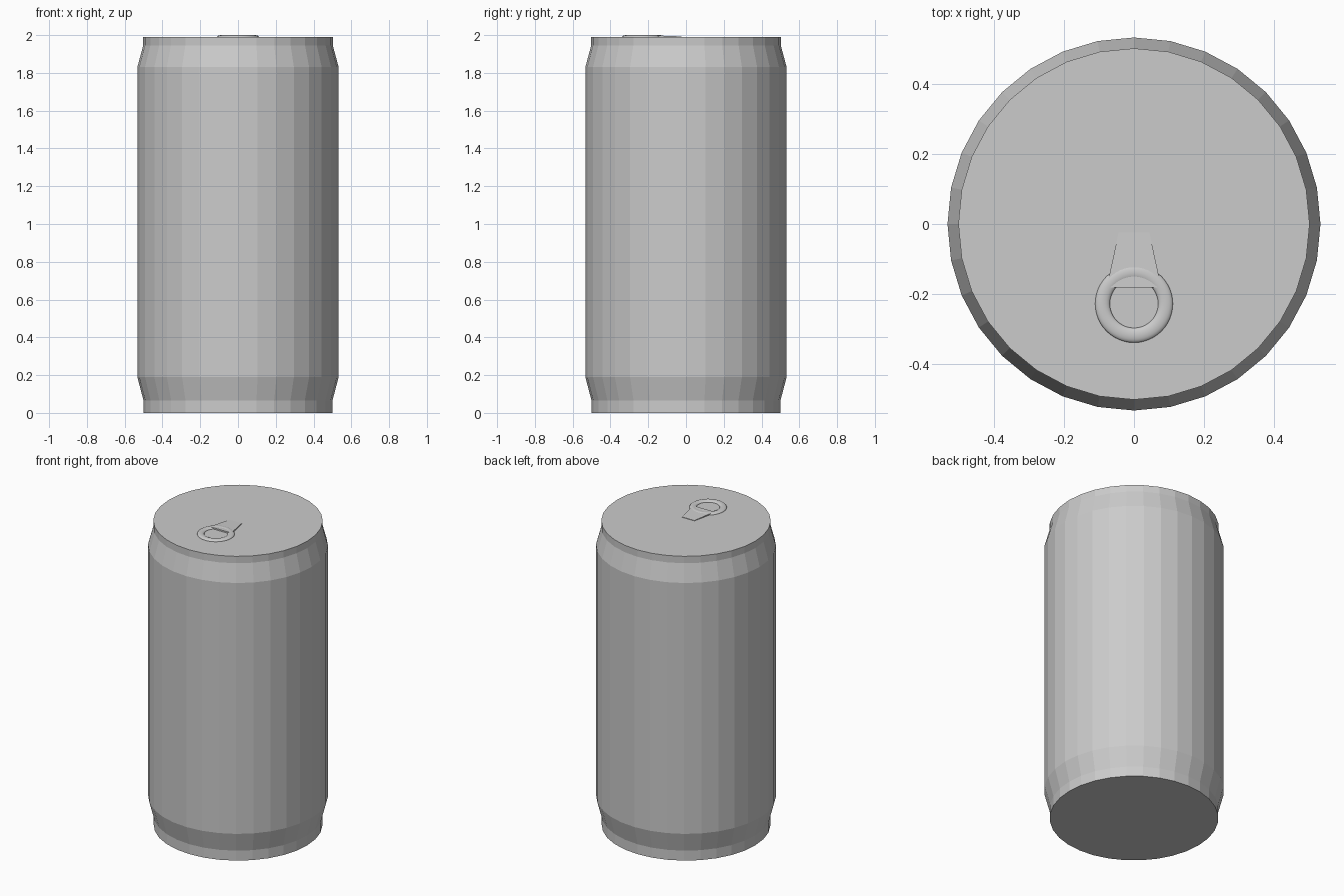
import bpy, bmesh, math

if "Cube" in bpy.data.objects:
    bpy.data.objects.remove(bpy.data.objects["Cube"])


def add_object(name, bm):
    bmesh.ops.recalc_face_normals(bm, faces=bm.faces)
    mesh = bpy.data.meshes.new(name)
    bm.to_mesh(mesh)
    bm.free()
    obj = bpy.data.objects.new(name, mesh)
    bpy.context.collection.objects.link(obj)
    return obj


# Can body: faceted 32-sided turned profile (radius, height) with flat caps
SIDES = 32
profile = [(0.5, 0), (0.5, 0.065), (0.533, 0.19),
           (0.533, 1.83), (0.502, 1.945), (0.502, 1.99)]
bm = bmesh.new()
rings = [[bm.verts.new((r * math.cos(math.tau * i / SIDES),
                        r * math.sin(math.tau * i / SIDES), z))
          for i in range(SIDES)] for r, z in profile]
for lower, upper in zip(rings, rings[1:]):
    for i in range(SIDES):
        j = (i + 1) % SIDES
        bm.faces.new((lower[i], lower[j], upper[j], upper[i]))
bm.faces.new(rings[0])
bm.faces.new(rings[-1])
add_object("can_body", bm)

# Pull ring: flattened smooth torus lying on the lid
bpy.ops.mesh.primitive_torus_add(location=(0, -0.228, 1.99), major_radius=0.09,
                                 minor_radius=0.021, major_segments=48,
                                 minor_segments=12)
ring = bpy.context.object
ring.name = "pull_ring"
ring.scale.z = 0.01 / 0.021
bpy.ops.object.shade_smooth()

# Tab plate: tapered wedge sloping down towards the lid centre
bm = bmesh.new()
outline = [(-0.078, -0.181, 1.999), (0.078, -0.181, 1.999),
           (0.044, -0.024, 1.993), (-0.044, -0.024, 1.993)]
top = [bm.verts.new(p) for p in outline]
bottom = [bm.verts.new((x, y, 1.988)) for x, y, z in outline]
bm.faces.new(top)
bm.faces.new(bottom)
for i in range(4):
    j = (i + 1) % 4
    bm.faces.new((bottom[i], bottom[j], top[j], top[i]))
add_object("tab_plate", bm)
